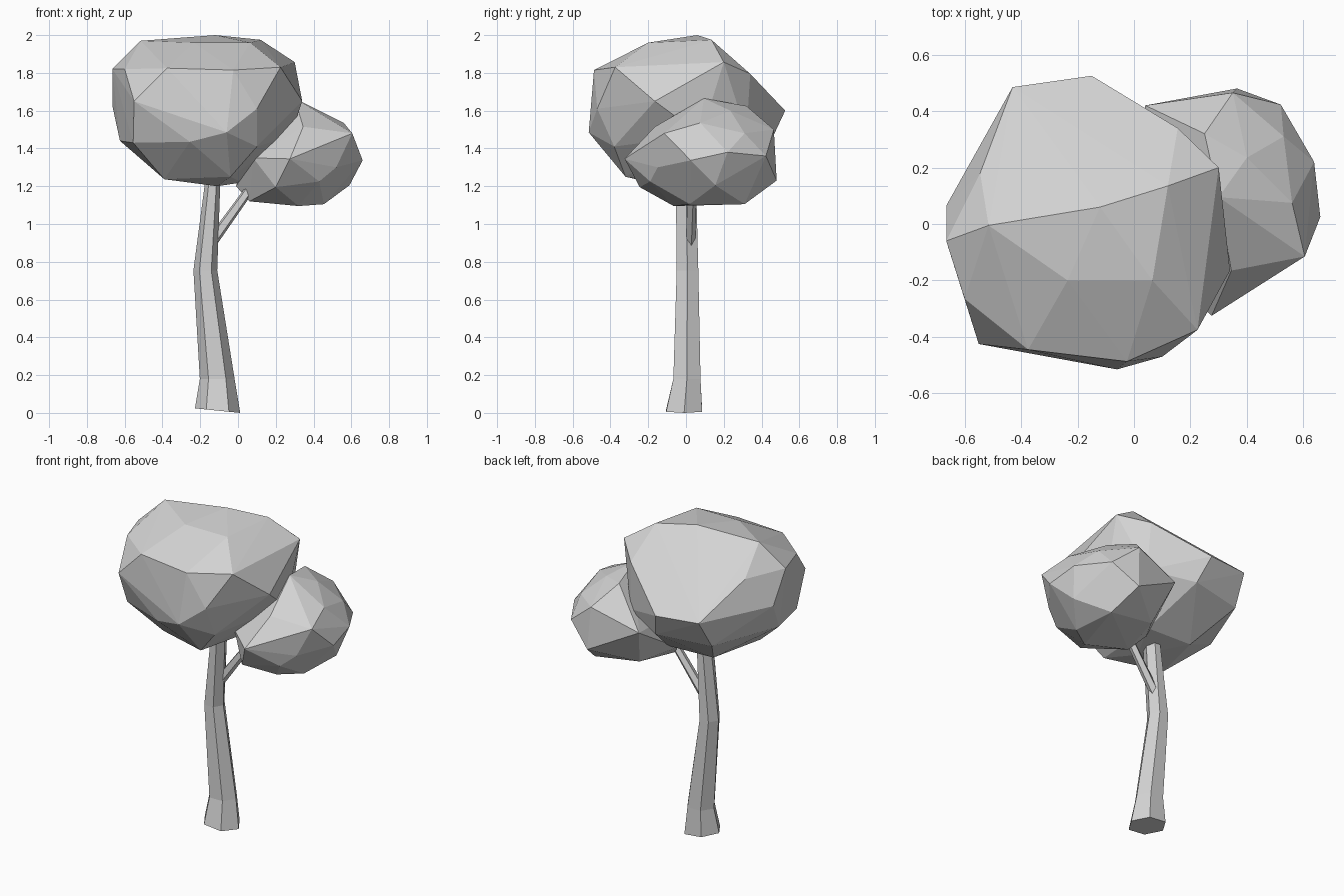
import bpy, bmesh, math
from mathutils import Vector

grey = bpy.data.materials.new("plain grey")
grey.diffuse_color = (0.65, 0.65, 0.65, 1)


def finish(bm, name):
    bmesh.ops.recalc_face_normals(bm, faces=bm.faces)
    mesh = bpy.data.meshes.new(name)
    bm.to_mesh(mesh)
    bm.free()
    mesh.materials.append(grey)
    ob = bpy.data.objects.new(name, mesh)
    bpy.context.collection.objects.link(ob)
    return ob


def foliage(name, points):
    """Faceted clump: convex hull around a few corner points."""
    bm = bmesh.new()
    for p in points:
        bm.verts.new(p)
    res = bmesh.ops.convex_hull(bm, input=bm.verts[:])
    junk = {g for g in res["geom_interior"] + res["geom_unused"]
            if isinstance(g, bmesh.types.BMVert) and g.is_valid}
    bmesh.ops.delete(bm, geom=list(junk), context='VERTS')
    finish(bm, name)


def limb(name, rings, sides, turn=0.0, tilted=False):
    """Flat-sided limb through (centre, rx, ry) rings."""
    bm = bmesh.new()
    loops = []
    axis = (Vector(rings[-1][0]) - Vector(rings[0][0])).normalized()
    rot = Vector((0, 0, 1)).rotation_difference(axis)
    for c, rx, ry in rings:
        loop = []
        for i in range(sides):
            a = turn + math.tau * i / sides
            off = Vector((rx * math.cos(a), ry * math.sin(a), 0))
            if tilted:
                off = rot @ off
            loop.append(bm.verts.new(Vector(c) + off))
        loops.append(loop)
    for lo, hi in zip(loops, loops[1:]):
        for i in range(sides):
            j = (i + 1) % sides
            bm.faces.new((lo[i], lo[j], hi[j], hi[i]))
    bm.faces.new(loops[0][::-1])
    bm.faces.new(loops[-1])
    return finish(bm, name)


# trunk: six sides, flared foot, slight bend
trunk = limb("trunk", [((-0.108, -0.01, 0.012), 0.12, 0.11),
                       ((-0.11, 0.005, 0.18), 0.092, 0.083),
                       ((-0.173, 0.008, 0.755), 0.063, 0.066),
                       ((-0.135, 0.0, 1.21), 0.041, 0.062),
                       ((-0.125, 0.0, 1.4), 0.038, 0.055)], 6)
# the foot slopes slightly
for v in trunk.data.vertices:
    if v.co.z < 0.1:
        v.co.z = 0.012 - 0.1 * (v.co.x + 0.108)

# side branch
limb("branch", [((-0.15, 0.02, 0.89), 0.032, 0.028),
                ((0.03, 0.03, 1.14), 0.026, 0.026),
                ((0.12, 0.04, 1.27), 0.024, 0.024)], 5, 0.3, True)

# large crown
foliage("large_crown", [
    (-0.12, 0.06, 2.0), (0.12, 0.135, 1.975), (-0.515, -0.005, 1.97),
    (-0.235, -0.2, 1.96), (0.065, -0.2, 1.96),
    (0.3, 0.2, 1.857), (0.225, -0.375, 1.83), (-0.025, -0.487, 1.815),
    (-0.375, -0.445, 1.825), (-0.6, -0.265, 1.82), (-0.665, -0.06, 1.82),
    (-0.545, 0.18, 1.81), (0.155, 0.34, 1.795),
    (-0.665, 0.065, 1.625), (-0.43, 0.485, 1.61), (-0.15, 0.525, 1.6),
    (0.34, -0.165, 1.65), (0.1, -0.47, 1.61), (-0.55, -0.425, 1.65),
    (-0.06, -0.515, 1.485), (-0.255, -0.455, 1.435), (-0.555, -0.33, 1.43),
    (-0.625, -0.05, 1.44), (0.1, -0.38, 1.41), (0.28, 0.08, 1.47),
    (-0.1, 0.45, 1.44), (-0.45, 0.38, 1.43), (0.17, 0.32, 1.48),
    (-0.39, -0.2, 1.237), (-0.04, -0.32, 1.25), (-0.11, -0.1, 1.2),
    (-0.3, 0.15, 1.23), (0.02, 0.15, 1.22)])

# small crown
foliage("small_crown", [
    (0.3, 0.095, 1.665), (0.25, 0.32, 1.625), (0.4, 0.235, 1.6),
    (0.56, 0.075, 1.535), (0.605, -0.115, 1.48), (0.345, -0.165, 1.515),
    (0.35, 0.465, 1.5), (0.53, 0.31, 1.48), (0.52, 0.423, 1.36),
    (0.638, 0.22, 1.38), (0.66, 0.025, 1.337), (0.59, 0.155, 1.205),
    (0.52, -0.15, 1.3), (0.275, -0.325, 1.345), (0.2, -0.245, 1.195),
    (0.43, -0.19, 1.225), (0.32, -0.065, 1.095), (0.455, 0.02, 1.105),
    (0.43, 0.31, 1.105), (0.365, 0.48, 1.23), (0.06, 0.02, 1.12),
    (0.12, 0.3, 1.15), (0.04, 0.42, 1.4), (-0.01, 0.1, 1.2),
    (0.08, -0.15, 1.35)])
